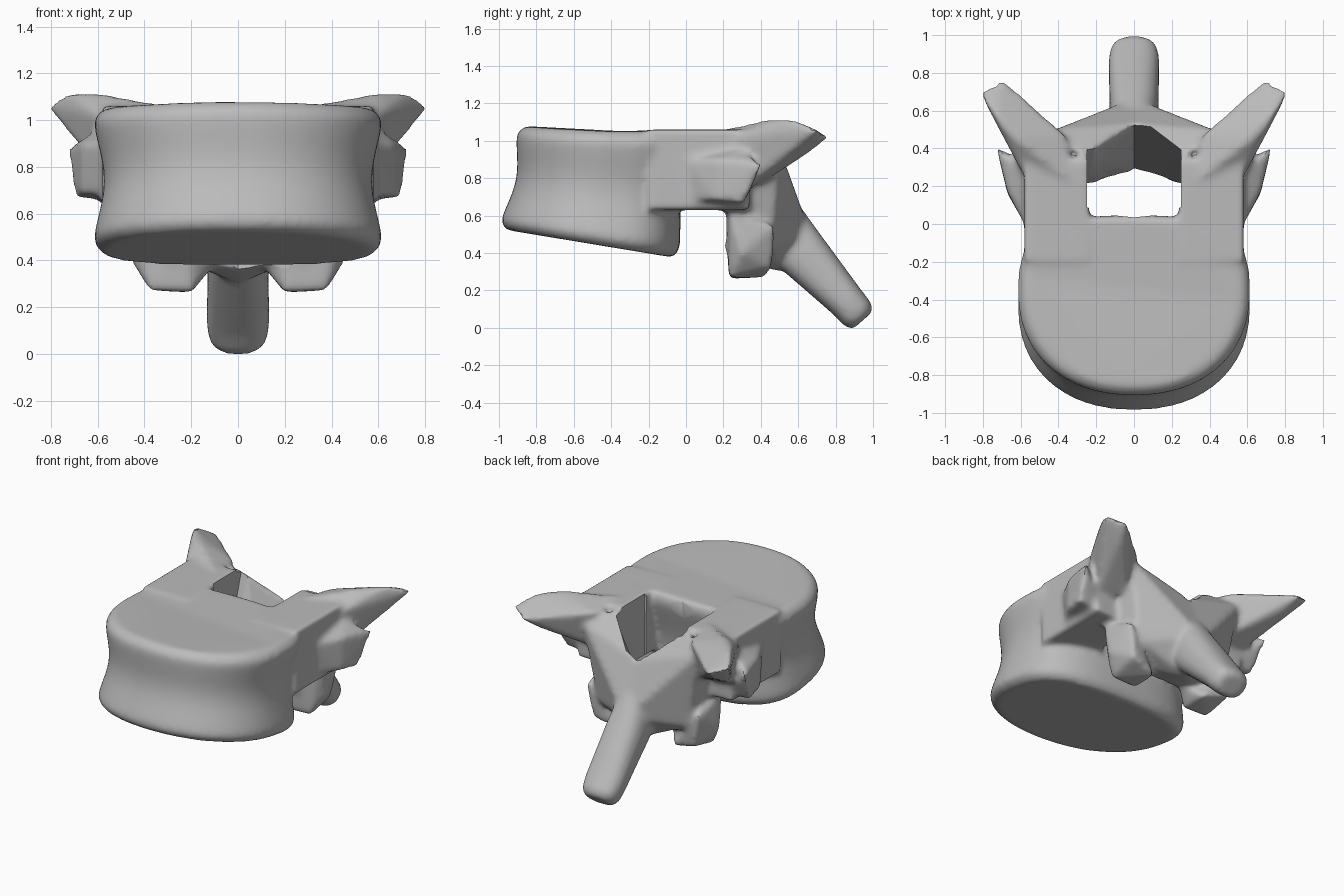
import bpy, bmesh, math
from itertools import chain
from mathutils import Vector

cube = bpy.data.objects.get("Cube")
if cube:
    bpy.data.objects.remove(cube, do_unlink=True)

parts = []


def make_object(name, bm):
    bmesh.ops.recalc_face_normals(bm, faces=bm.faces)
    mesh = bpy.data.meshes.new(name)
    bm.to_mesh(mesh)
    bm.free()
    ob = bpy.data.objects.new(name, mesh)
    bpy.context.collection.objects.link(ob)
    return ob


def paired_hull(name, points):
    for side, label in ((1, "left"), (-1, "right")):
        bm = bmesh.new()
        verts = [bm.verts.new((side * x, y, z)) for x, y, z in points]
        bmesh.ops.convex_hull(bm, input=verts)
        parts.append(make_object(f"{label}_{name}", bm))


def loft(name, rings):
    bm = bmesh.new()
    loops = [[bm.verts.new(p) for p in ring] for ring in rings]
    for lower, upper in zip(loops, loops[1:]):
        for i in range(len(lower)):
            bm.faces.new((lower[i - 1], lower[i], upper[i], upper[i - 1]))
    bm.faces.new(loops[0])
    bm.faces.new(loops[-1])
    return make_object(name, bm)


def superellipse(step, count, power):
    angle = 2 * math.pi * step / count
    c, s = math.cos(angle), math.sin(angle)
    return (math.copysign(abs(c) ** (2 / power), c),
            math.copysign(abs(s) ** (2 / power), s))


# Waisted body with rounded rims and a tilted underside
def body_ring(t, count=64):
    rim = max(0, 1 - min(t, 1 - t) / 0.1)
    scale = (1 - 0.075 * math.sin(math.pi * t) ** 2) * (1 - 0.08 * rim ** 2)
    ring = []
    for i in range(count):
        c, s = superellipse(i, count, 2.2 if i > count / 2 else 2.9)
        x = 0.62 * scale * c
        y = -0.35 - 0.1 * (1 - t) + (0.55 if s < 0 else 0.41) * scale * s
        low = 0.39 - 0.165 * (y + 0.15)
        high = 1.08 - 0.02 * (y + 0.9) - 0.06 * x * x
        ring.append((x, y, low + (high - low) * t))
    return ring


parts.append(loft("body", [body_ring(i / 30) for i in range(31)]))


# Spinous process: tapering tube sloping down and back
def spine_ring(y, z, wide, thick, count=32):
    across = Vector((0, 0.75, 0.66)) * thick
    points = (superellipse(i, count, 2.5) for i in range(count))
    return [Vector((wide * c, y, z)) + across * s for c, s in points]


spine_path = [(.48, .56, .11, .16), (.62, .4, .13, .14), (.86, .14, .135, .1),
              (.92, .07, .125, .095), (.945, .04, .09, .07)]
parts.append(loft("spinous_process", [spine_ring(*station) for station in spine_path]))

# Paired parts of the arch
paired_hull("pedicle", [(x, y, z) for x in (.24, .58) for y in (-.2, .34) for z in (.63, 1.06)])
paired_hull("lamina", [(0, .53, .84), (0, .67, .5), (0, .28, .36), (0, .5, .3),
                       (.27, .36, 1.06), (.43, .5, .97), (.42, .25, .6),
                       (.3, .2, .42), (.35, .46, .45)])
paired_hull("transverse_process", [(.3, .2, 1.06), (.36, .47, 1.04), (.4, .42, .78),
                                   (.56, .3, .74), (.6, .28, 1.02), (.62, .45, 1.12),
                                   (.7, .77, 1.02), (.82, .7, 1.06), (.73, .56, 1.12),
                                   (.67, .66, .94)])
paired_hull("accessory_ridge", [(.58, 0, .9), (.56, 0, .68), (.73, .41, .88),
                                (.7, .31, .67), (.6, .3, .96), (.67, .17, .9),
                                (.67, .16, .68), (.5, .3, .65)])
paired_hull("lower_facet", [(.2, .23, .26), (.38, .23, .27), (.46, .3, .4),
                            (.44, .23, .62), (.2, .21, .6), (.2, .43, .27),
                            (.38, .46, .32), (.42, .48, .55), (.11, .3, .37)])

# Fuse the parts into one smooth bone
bpy.ops.object.select_all(action="DESELECT")
for ob in parts:
    ob.select_set(True)
vertebra = parts[0]
bpy.context.view_layer.objects.active = vertebra
bpy.ops.object.join()
vertebra.name = "vertebra"
remesh = vertebra.modifiers.new("fuse", "REMESH")
remesh.mode = "VOXEL"
remesh.voxel_size = 0.016
soften = vertebra.modifiers.new("soften", "SMOOTH")
soften.factor = 0.5
soften.iterations = 14


# Five-sided canal whose rear walls lean back with height
def canal_ring(z):
    front = [(x, 0.035 + 0.86 * x * x, z) for x in (-.25, -.12, 0, .12, .25)]
    side_y = 0.37 + 0.32 * (z - 0.95)
    peak_y = 0.51 + 0.49 * (z - 0.8)
    return front + [(.25, side_y, z), (0, peak_y, z), (-.25, side_y, z)]


cutter = loft("canal_cutter", [canal_ring(0.2), canal_ring(1.25)])
cutter.hide_render = True
cut = vertebra.modifiers.new("canal", "BOOLEAN")
cut.operation = "DIFFERENCE"
cut.solver = "EXACT"
cut.object = cutter

# Bake the modifiers and drop the cutter
for mod in list(vertebra.modifiers):
    bpy.ops.object.modifier_apply(modifier=mod.name)
bpy.data.objects.remove(cutter, do_unlink=True)

# Bone colour and shading
grey = (0.5, 0.5, 0.5, 1)
bone = bpy.data.materials.new("bone_grey")
bone.use_nodes = True
bone.diffuse_color = grey
bone.node_tree.nodes["Principled BSDF"].inputs["Base Color"].default_value = grey
vertebra.data.materials.clear()
vertebra.data.materials.append(bone)
bpy.ops.object.shade_smooth_by_angle(angle=math.radians(40))
